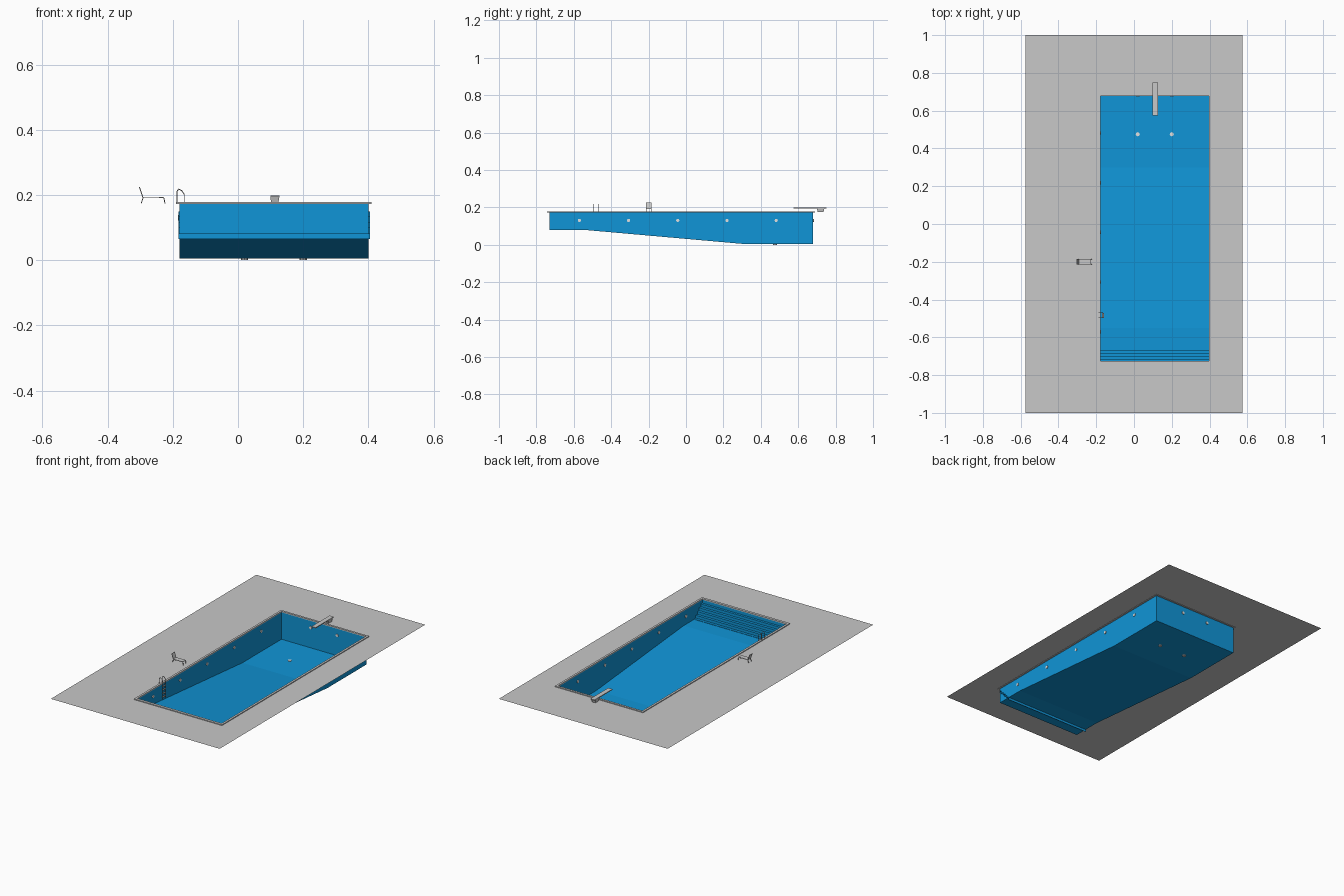
import bpy
import bmesh
from math import pi
from mathutils import Matrix, Vector

cube = bpy.data.objects.get("Cube")
if cube:
    bpy.data.objects.remove(cube, do_unlink=True)


def material(name, colour):
    m = bpy.data.materials.new(name)
    m.use_nodes = True
    m.diffuse_color = (*colour, 1)
    m.node_tree.nodes["Principled BSDF"].inputs["Base Color"].default_value = (*colour, 1)
    return m


BLUE = material("pool blue", (0.005, 0.30, 0.68))
GREY = material("concrete grey", (0.58, 0.58, 0.58))
WHITE = material("fitting white", (0.75, 0.75, 0.75))
METAL = material("metal grey", (0.35, 0.35, 0.35))

# Shared layout
X0, X1, Y0, Y1 = -0.18, 0.40, -0.73, 0.68
FLOOR, SHELF, DECK = 0.005, 0.08, 0.174


def finish(name, bm, mat):
    mesh = bpy.data.meshes.new(name)
    bm.to_mesh(mesh)
    bm.free()
    mesh.materials.append(mat)
    ob = bpy.data.objects.new(name, mesh)
    bpy.context.collection.objects.link(ob)
    return ob


def box(name, lo, hi, mat, taper=1.0):
    """Box between two corners; taper scales the bottom face."""
    lo, hi = Vector(lo), Vector(hi)
    size = hi - lo
    bm = bmesh.new()
    bmesh.ops.create_cube(bm, size=1)
    for v in bm.verts:
        if v.co.z < 0:
            v.co.x *= taper
            v.co.y *= taper
        v.co = Vector(a * b for a, b in zip(v.co, size)) + (lo + hi) / 2
    return finish(name, bm, mat)


def frame(name, outer, inner, z, mat, thick=0):
    """Flat rectangular ring, optionally raised into a slab."""
    bm = bmesh.new()
    rings = []
    for a, b, c, d in (outer, inner):
        rings.append([bm.verts.new((x, y, z)) for x, y in ((a, c), (b, c), (b, d), (a, d))])
    for i in range(4):
        j = (i + 1) % 4
        bm.faces.new((rings[0][i], rings[0][j], rings[1][j], rings[1][i]))
    if thick:
        ext = bmesh.ops.extrude_face_region(bm, geom=bm.faces[:])
        for v in ext["geom"]:
            if isinstance(v, bmesh.types.BMVert):
                v.co.z += thick
        bmesh.ops.recalc_face_normals(bm, faces=bm.faces)
    return finish(name, bm, mat)


def strip(name, profile, a, b, mat, axis="x"):
    """Sheet swept from a to b along one axis."""
    bm = bmesh.new()
    rows = []
    for t in (a, b):
        rows.append([bm.verts.new((t, p, z) if axis == "x" else (p, t, z)) for p, z in profile])
    for i in range(len(profile) - 1):
        bm.faces.new((rows[0][i], rows[1][i], rows[1][i + 1], rows[0][i + 1]))
    return finish(name, bm, mat)


def disc(name, centre, radius, depth, mat, axis="Z", sides=8):
    rot = {"Z": Matrix(), "X": Matrix.Rotation(pi / 2, 4, "Y"),
           "Y": Matrix.Rotation(pi / 2, 4, "X")}[axis]
    bm = bmesh.new()
    bmesh.ops.create_cone(bm, cap_ends=True, segments=sides, radius1=radius, radius2=radius,
                          depth=depth, matrix=Matrix.Translation(centre) @ rot)
    return finish(name, bm, mat)


def tube(name, points, radius, mat):
    curve = bpy.data.curves.new(name, "CURVE")
    curve.dimensions = "3D"
    curve.bevel_depth = radius
    curve.bevel_resolution = 1
    curve.use_fill_caps = True
    sp = curve.splines.new("POLY")
    sp.points.add(len(points) - 1)
    for p, co in zip(sp.points, points):
        p.co = (*co, 1)
    curve.materials.append(mat)
    ob = bpy.data.objects.new(name, curve)
    bpy.context.collection.objects.link(ob)
    return ob


# Paving and coping
frame("deck", (-0.575, 0.575, -1, 1), (X0, X1, Y0, Y1), DECK, GREY)
frame("coping", (X0 - 0.01, X1 + 0.01, Y0 - 0.012, Y1 + 0.01),
      (X0 + 0.003, X1 - 0.003, Y0 + 0.004, Y1 - 0.003), 0.172, GREY, 0.007)

# Basin: end walls and sloping floor in one sheet, then the two side walls
section = [(Y0, DECK), (Y0, SHELF), (-0.55, SHELF), (0.30, FLOOR), (Y1, FLOOR), (Y1, DECK)]
strip("basin_floor_and_ends", section, X0, X1, BLUE)
for side, x in (("right", X0), ("left", X1)):
    bm = bmesh.new()
    bm.faces.new([bm.verts.new((x, y, z)) for y, z in section])
    bmesh.ops.triangulate(bm, faces=bm.faces[:])
    if side == "right":
        bmesh.ops.reverse_faces(bm, faces=bm.faces[:])
    finish("basin_wall_" + side, bm, BLUE)

# Entry steps across the shallow end
stairs = []
for i in range(6):
    z = 0.15 - 0.017 * i
    stairs.append((Y0 - 0.002 + 0.0165 * i, z))
    if i < 5:
        stairs.append((Y0 - 0.002 + 0.0165 * (i + 1), z))
strip("entry_steps", stairs, X0 - 0.003, X1 + 0.005, BLUE)

# Wall lights and floor drains
for i in range(5):
    for side, x in (("right", X0), ("left", X1)):
        disc(f"wall_light_{side}_{i + 1}", (x, -0.57 + 0.263 * i, 0.13), 0.009, 0.008, WHITE, "X")
for i, x in enumerate((0.02, 0.20)):
    disc(f"end_light_{i + 1}", (x, Y1, 0.13), 0.009, 0.008, WHITE, "Y")
    disc(f"floor_drain_{i + 1}", (x, 0.475, 0.004), 0.011, 0.008, WHITE)

# Diving board on a tapered stand
box("diving_board", (0.099, 0.575, 0.194), (0.127, 0.75, 0.199), GREY)
box("diving_board_stand", (0.099, 0.70, 0.174), (0.127, 0.74, 0.194), GREY, taper=0.75)

# Ladder: two arched rails with treads inside the wall
arch = [(-0.187, 0.174), (-0.187, 0.212), (-0.182, 0.218), (-0.173, 0.214),
        (-0.165, 0.202), (-0.165, 0.09)]
for i, y in enumerate((-0.497, -0.47)):
    tube(f"ladder_rail_{i + 1}", [(x, y, z) for x, z in arch], 0.0015, METAL)
for i in range(4):
    z = 0.10 + 0.022 * i
    box(f"ladder_tread_{i + 1}", (-0.17, -0.497, z), (-0.16, -0.47, z + 0.003), METAL)

# Poolside bench: plate seat, leaning back and splayed legs
bench = strip("bench_seat_and_back", [(-0.303, 0.225), (-0.292, 0.193), (-0.228, 0.193)],
              -0.214, -0.184, GREY, "y")
solid = bench.modifiers.new("thickness", "SOLIDIFY")
solid.thickness = 0.003
solid.offset = 0
for i, y in enumerate((-0.212, -0.186)):
    tube(f"bench_back_leg_{i + 1}", [(-0.291, y, 0.193), (-0.297, y, DECK)], 0.0015, METAL)
    tube(f"bench_front_leg_{i + 1}", [(-0.228, y, 0.193), (-0.224, y, DECK)], 0.0015, METAL)
